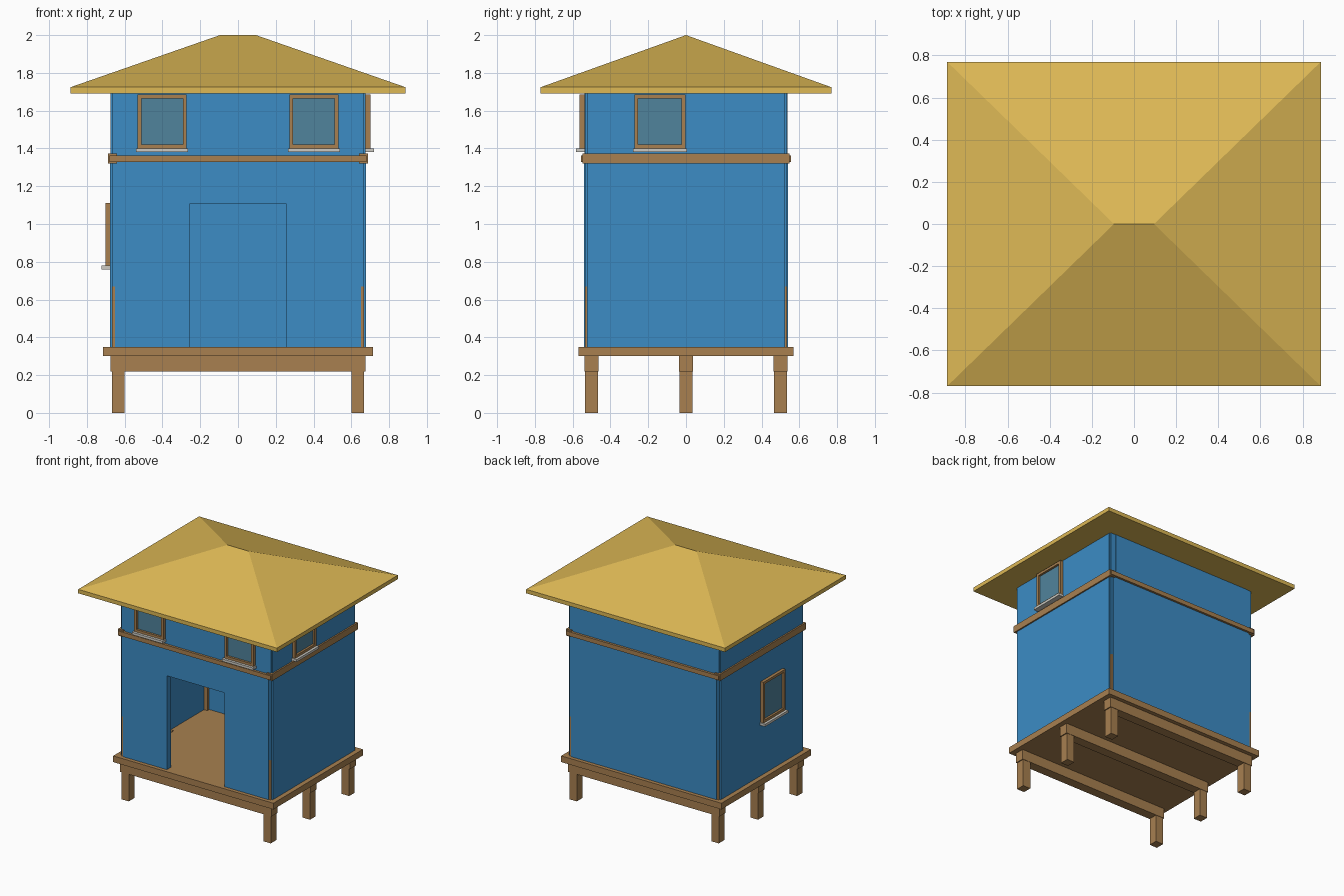
import bpy, bmesh

if "Cube" in bpy.data.objects:
    bpy.data.objects.remove(bpy.data.objects["Cube"])


def material(name, rgb):
    lin = [((c / 255 + 0.055) / 1.055) ** 2.4 for c in rgb]
    m = bpy.data.materials.new(name)
    m.diffuse_color = (*lin, 1)
    m.use_nodes = True
    m.node_tree.nodes["Principled BSDF"].inputs["Base Color"].default_value = m.diffuse_color
    return m


BLUE = material("blue wall", (60, 140, 197))
WOOD = material("brown wood", (168, 128, 80))
STRAW = material("straw roof", (221, 184, 85))
GLASS = material("grey blue glass", (80, 131, 156))
SILL = material("pale sill", (205, 203, 195))


def boxes(name, mat, spans):
    """One object from boxes given as (x0, x1, y0, y1, z0, z1)."""
    bm = bmesh.new()
    for s in spans:
        vs = bmesh.ops.create_cube(bm, size=1)["verts"]
        for v in vs:
            v.co = [(s[2 * i] + s[2 * i + 1]) / 2 + v.co[i] * abs(s[2 * i + 1] - s[2 * i])
                    for i in range(3)]
    return finish(name, mat, bm)


def finish(name, mat, bm):
    bmesh.ops.recalc_face_normals(bm, faces=bm.faces)
    me = bpy.data.meshes.new(name)
    bm.to_mesh(me)
    bm.free()
    me.materials.append(mat)
    ob = bpy.data.objects.new(name, me)
    bpy.context.collection.objects.link(ob)
    return ob


# stilts: the corner ones rise inside the house
for sx in (-1, 1):
    for y in (-0.5, 0, 0.5):
        top = 0.355 if y == 0 else 0.67
        boxes("stilt", WOOD, [(sx * 0.6, sx * 0.667, y - 0.035, y + 0.035, 0, top)])
        if y:
            boxes("corner_post", BLUE,
                  [(sx * 0.6, sx * 0.667, y - 0.035, y + 0.035, 0.67, 1.69)])

# floor beams and deck
for y in (-0.5, 0, 0.5):
    boxes("floor_beam", WOOD, [(-0.675, 0.675, y - 0.038, y + 0.038, 0.22, 0.30)])
boxes("deck", WOOD, [(-0.715, 0.715, -0.57, 0.57, 0.30, 0.35)])

# lower walls, with a doorway in the front
F, B = (-0.54, -0.49), (0.49, 0.54)
boxes("lower_front_wall", BLUE, [(-0.65, -0.257, *F, 0.35, 1.34),
                                 (0.257, 0.65, *F, 0.35, 1.34),
                                 (-0.257, 0.257, *F, 1.107, 1.34)])
boxes("lower_back_wall", BLUE, [(-0.65, 0.65, *B, 0.35, 1.34)])
for sx in (-1, 1):
    boxes("lower_side_wall", BLUE, [(sx * 0.63, sx * 0.677, -0.523, 0.523, 0.35, 1.34)])

# upper floor and trim band
boxes("upper_floor", WOOD, [(-0.66, 0.66, -0.53, 0.53, 1.325, 1.365)])
for s in (-1, 1):
    boxes("band_long", WOOD, [(-0.68, 0.68, s * 0.52, s * 0.557, 1.328, 1.363)])
    boxes("band_side", WOOD, [(s * 0.64, s * 0.688, -0.548, 0.548, 1.32, 1.373)])

# upper walls
for s in (-1, 1):
    boxes("upper_long_wall", BLUE, [(-0.625, 0.625, s * 0.49, s * 0.538, 1.36, 1.69)])
    boxes("upper_side_wall", BLUE, [(s * 0.63, s * 0.676, -0.523, 0.523, 1.36, 1.69)])


def window(axis, side, face, c, w, z0, z1):
    """Framed window through a wall; axis is the wall normal, c its centre along the wall."""
    def span(a0, a1, d0, d1, b0, b1):
        d = (side * d0, side * d1)
        return (*d, a0, a1, b0, b1) if axis == "x" else (a0, a1, *d, b0, b1)
    a, b, t = c - w / 2, c + w / 2, 0.02
    i, o = face - 0.065, face + 0.025
    boxes("window_frame", WOOD, [span(a, a + t, i, o, z0, z1), span(b - t, b, i, o, z0, z1),
                                 span(a + t, b - t, i, o, z1 - t, z1),
                                 span(a + t, b - t, i, o, z0, z0 + t)])
    boxes("window_glass", GLASS, [span(a + t, b - t, face - 0.055, face + 0.008, z0 + t, z1 - t)])
    boxes("window_sill", SILL, [span(a - 0.008, b + 0.008, face - 0.02, face + 0.045,
                                     z0 - 0.02, z0)])


for c in (-0.402, 0.402):
    window("y", -1, 0.538, c, 0.26, 1.40, 1.685)
window("x", 1, 0.676, -0.138, 0.27, 1.40, 1.685)
window("x", -1, 0.677, -0.125, 0.28, 0.78, 1.11)

# hipped roof with a flat soffit and a short ridge
bm = bmesh.new()
corners = [(-1, -1), (1, -1), (1, 1), (-1, 1)]
low = [bm.verts.new((x * 0.887, y * 0.77, 1.692)) for x, y in corners]
eave = [bm.verts.new((x * 0.887, y * 0.77, 1.724)) for x, y in corners]
left, right = (bm.verts.new((x, 0, 2)) for x in (-0.095, 0.095))
bm.faces.new(low)
for i in range(4):
    j = (i + 1) % 4
    bm.faces.new((low[i], low[j], eave[j], eave[i]))
bm.faces.new((eave[0], eave[1], right, left))
bm.faces.new((eave[1], eave[2], right))
bm.faces.new((eave[2], eave[3], left, right))
bm.faces.new((eave[3], eave[0], left))
finish("roof", STRAW, bm)
